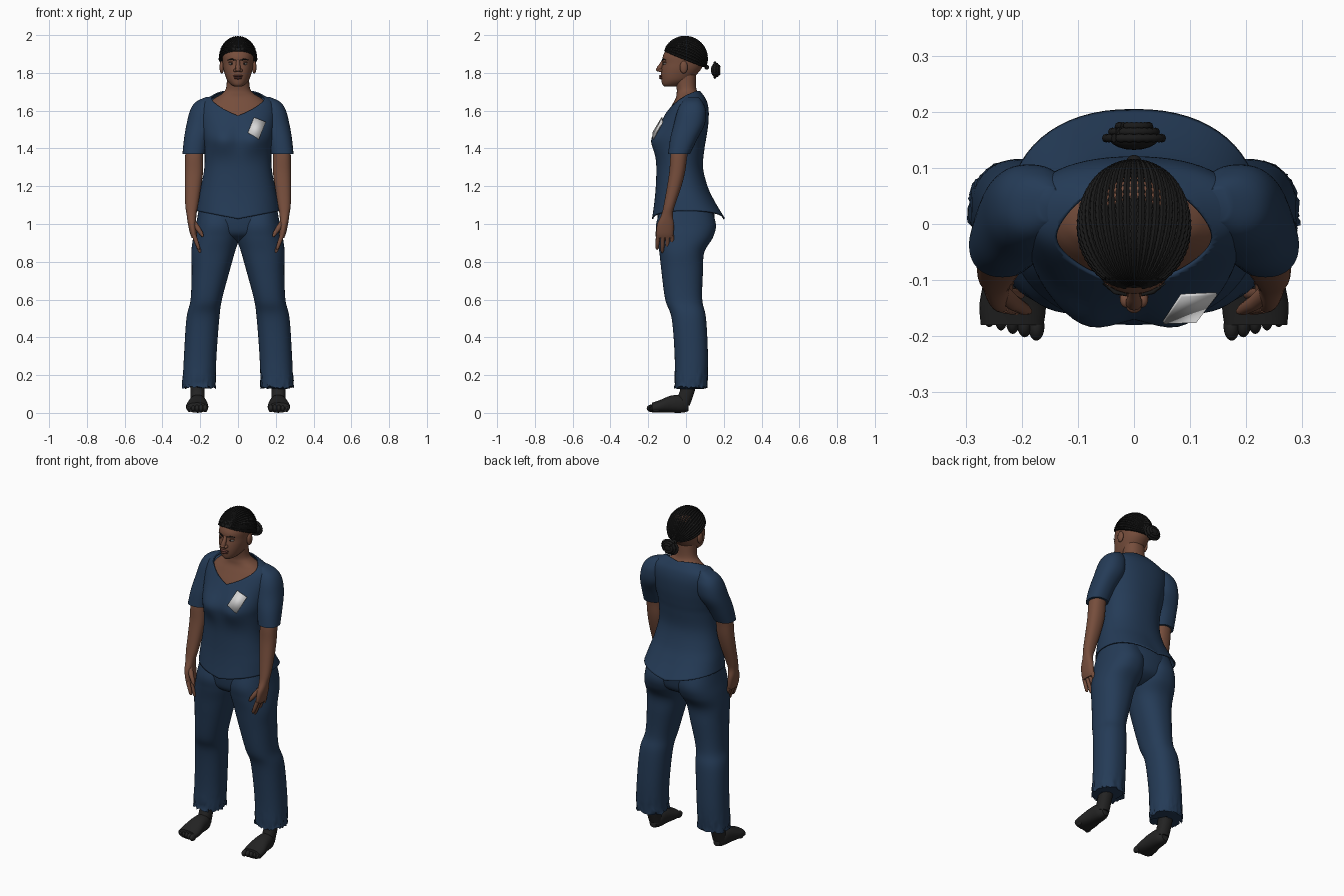
import bpy, bmesh, math, random
from mathutils import Vector

cube = bpy.data.objects.get("Cube")
if cube:
    bpy.data.objects.remove(cube, do_unlink=True)
rng = random.Random(4)


def material(name, r, g, b):
    m = bpy.data.materials.new(name)
    m.use_nodes = True
    m.diffuse_color = (r, g, b, 1)
    bsdf = m.node_tree.nodes["Principled BSDF"]
    bsdf.inputs["Base Color"].default_value = (r, g, b, 1)
    bsdf.inputs["Roughness"].default_value = 0.8
    return m


navy = material("navy cotton", .018, .044, .095)
skin = material("brown skin", .18, .075, .045)
lip = material("lip brown", .13, .045, .035)
black = material("black hair", .01, .01, .01)
sock = material("charcoal sock", .017, .017, .017)
white = material("badge white", .68, .68, .68)
eyewhite = material("eye white", .35, .32, .3)


def smooth_rows(rows, k):
    """Catmull-Rom interpolation of tuples."""
    out = []
    for i in range(len(rows) - 1):
        a, b, c, d = (rows[max(i - 1, 0)], rows[i], rows[i + 1], rows[min(i + 2, len(rows) - 1)])
        for s in range(k):
            t = s / k
            out.append([(2 * q + (r - p) * t + (2 * p - 5 * q + 4 * r - w) * t * t
                         + (3 * q - p - 3 * r + w) * t ** 3) / 2
                        for p, q, r, w in zip(a, b, c, d)])
    return out + [list(rows[-1])]


def add_loops(bm, loops, caps=True):
    rings = [[bm.verts.new(p) for p in loop] for loop in loops]
    n = len(rings[0])
    for a, b in zip(rings, rings[1:]):
        for i in range(n):
            j = (i + 1) % n
            bm.faces.new((a[i], a[j], b[j], b[i]))
    if caps:
        bm.faces.new(rings[0])
        bm.faces.new(rings[-1])


def add_stack(bm, rows, side=1, along_y=False, k=5, n=40, p=2.25, caps=True):
    """Rounded sections (level, centre, centre, radius, radius) along z or y."""
    loops = []
    for h, cx, cy, rx, ry in smooth_rows(rows, k):
        loop = []
        for i in range(n):
            a = math.tau * i / n
            c, s = math.cos(a), math.sin(a)
            x = side * (cx + rx * math.copysign(abs(c) ** (2 / p), c))
            y = cy + ry * math.copysign(abs(s) ** (2 / p), s)
            loop.append((x, h, y) if along_y else (x, y, h))
        loops.append(loop)
    add_loops(bm, loops, caps)


def add_tube(bm, pts, radii, n=8):
    pts = [Vector(p) for p in pts]
    loops = []
    for i, p in enumerate(pts):
        t = (pts[min(i + 1, len(pts) - 1)] - pts[max(i - 1, 0)]).normalized()
        u = t.cross(Vector((1, 0, 0) if abs(t.x) < .8 else (0, 0, 1))).normalized()
        v = t.cross(u)
        loops.append([p + radii[i] * (u * math.cos(math.tau * j / n) + v * math.sin(math.tau * j / n))
                      for j in range(n)])
    add_loops(bm, loops)


def add_blob(bm, loc, size):
    made = bmesh.ops.create_uvsphere(bm, u_segments=20, v_segments=12, radius=1)["verts"]
    for v in made:
        v.co = Vector(c * s + o for c, s, o in zip(v.co, size, loc))


def finish(bm, name, mat):
    bmesh.ops.recalc_face_normals(bm, faces=bm.faces[:])
    me = bpy.data.meshes.new(name)
    bm.to_mesh(me)
    bm.free()
    me.materials.append(mat)
    me.shade_smooth()
    me.set_sharp_from_angle(angle=math.radians(55))
    ob = bpy.data.objects.new(name, me)
    bpy.context.collection.objects.link(ob)
    return ob


def blob(name, loc, size, mat):
    bm = bmesh.new()
    add_blob(bm, loc, size)
    return finish(bm, name, mat)


def centred(rows):
    """(level, half width, front, back) to stack rows."""
    return [(z, 0, (f + b) / 2, w, (b - f) / 2) for z, w, f, b in rows]


# Shirt body: bust, curved hem and a cut V neckline
bm = bmesh.new()
add_stack(bm, centred([
    (1.04, .225, -.18, .205), (1.12, .212, -.168, .155), (1.2, .195, -.16, .115),
    (1.3, .178, -.157, .09), (1.4, .178, -.163, .098), (1.46, .186, -.16, .108),
    (1.53, .195, -.135, .118), (1.6, .2, -.1, .12), (1.65, .185, -.07, .11),
    (1.685, .13, -.045, .09), (1.71, .08, -.02, .07)]), n=64, k=6, caps=False)
for v in bm.verts:
    x, y, z = v.co
    if y < 0:
        v.co.y -= .03 * math.exp(-((abs(x) - .085) ** 2 + (z - 1.445) ** 2) / .005)
    if z < 1.25:
        v.co.z += (1.25 - z) * (.2 * abs(x) / .22 - .06)
tip, slope_x, slope_y = Vector((0, -.12, 1.57)), .25, .65
for s in (1, -1):
    half = [f for f in bm.faces if f.calc_center_median().x * s > 0]
    edges = {e for f in half for e in f.edges}
    verts = {v for f in half for v in f.verts}
    bmesh.ops.bisect_plane(bm, geom=half + list(edges) + list(verts), plane_co=tip,
                           plane_no=(-slope_x * s, -slope_y, 1))
doomed = []
for f in bm.faces:
    c = f.calc_center_median() - tip
    if c.z > slope_x * abs(c.x) + slope_y * c.y:
        doomed.append(f)
bmesh.ops.delete(bm, geom=doomed, context='FACES')
shirt = finish(bm, "shirt_body", navy)
thick = shirt.modifiers.new("cloth", 'SOLIDIFY')
thick.thickness = .007

# Neck and chest under the shirt
bm = bmesh.new()
add_stack(bm, centred([
    (1.5, .17, -.13, .1), (1.57, .175, -.106, .105), (1.63, .16, -.074, .1),
    (1.665, .125, -.055, .085), (1.69, .085, -.05, .068), (1.72, .063, -.05, .054),
    (1.79, .058, -.065, .052)]))
finish(bm, "neck_and_chest", skin)

# Trousers: hips joining the two legs
bm = bmesh.new()
add_stack(bm, centred([
    (1.12, .19, -.13, .12), (1.06, .208, -.15, .15), (1, .205, -.15, .148),
    (.95, .18, -.138, .135), (.92, .11, -.1, .1), (.9, .03, -.04, .05)]))
finish(bm, "trouser_hips", navy)

for side, word in ((1, "left"), (-1, "right")):
    # Trouser leg with a ragged cuff
    bm = bmesh.new()
    add_stack(bm, [
        (1.09, .105, 0, .1, .13), (1, .107, 0, .115, .158), (.93, .115, -.005, .122, .148),
        (.85, .132, -.022, .115, .119), (.75, .145, -.02, .1, .11), (.6, .168, -.012, .083, .098),
        (.5, .186, .015, .087, .091), (.3, .2, .028, .086, .088), (.13, .207, .025, .087, .086)],
        side, k=7, n=56)
    for v in bm.verts:
        if v.co.z < .23:
            fray = (.24 - v.co.z) / .11
            v.co.x += rng.uniform(-.006, .006) * fray
            v.co.y += rng.uniform(-.006, .006) * fray
            v.co.z += rng.uniform(-.004, .012) * fray
    finish(bm, word + "_trouser_leg", navy)

    # Sleeve
    bm = bmesh.new()
    add_stack(bm, [
        (1.672, .15, .035, .02, .03), (1.645, .17, .033, .055, .055), (1.6, .183, .03, .071, .075),
        (1.53, .195, .018, .077, .082), (1.45, .22, -.012, .066, .072),
        (1.37, .234, -.037, .06, .058)], side)
    finish(bm, word + "_sleeve", navy)

    # Arm and palm
    bm = bmesh.new()
    add_stack(bm, [
        (1.45, .225, -.015, .045, .045), (1.37, .232, -.036, .047, .045),
        (1.28, .233, -.046, .048, .042), (1.2, .238, -.062, .043, .038),
        (1.1, .245, -.088, .034, .03), (1.05, .246, -.1, .026, .03), (1, .243, -.108, .022, .044),
        (.95, .236, -.112, .018, .046), (.925, .23, -.112, .014, .042)], side, n=28)
    finish(bm, word + "_arm", skin)

    # Fingers and thumb
    bm = bmesh.new()
    for i, length in enumerate((.075, .092, .085, .065)):
        y = -.147 + .024 * i
        root = Vector((side * .233, y, .94))
        drop = Vector((side * -.36, (i - 1.5) * .06, -1)) * length
        add_tube(bm, [root, root + drop * .5, root + drop * .9, root + drop],
                 [.012, .011, .009, .004], 10)
    add_tube(bm, [(side * x, y, z) for x, y, z in (
        (.238, -.12, 1.01), (.215, -.14, .98), (.195, -.152, .95), (.186, -.156, .933))],
        [.016, .014, .011, .005], 10)
    finish(bm, word + "_fingers", skin)

    # Foot, ankle and toes
    bm = bmesh.new()
    add_stack(bm, [
        (.012, .213, .035, .022, .026), (-.02, .213, .047, .04, .046), (-.08, .214, .046, .049, .045),
        (-.14, .216, .034, .059, .033), (-.18, .217, .028, .056, .026)],
        side, along_y=True, n=28)
    add_stack(bm, [(.04, .213, -.015, .036, .035), (.09, .214, -.002, .037, .04),
                   (.13, .214, .01, .038, .04), (.22, .21, .02, .045, .05)], side, n=28)
    for i in range(5):
        add_blob(bm, (side * (.174 + .021 * i), -.182 + .006 * i, .024),
                 (.0145 - .0008 * i, .026, .02))
    finish(bm, word + "_foot", sock)

    # Ear, eye and brow
    blob(word + "_ear", (side * .086, -.012, 1.83), (.012, .021, .033), skin)
    blob(word + "_eye", (side * .032, -.108, 1.848), (.016, .012, .007), eyewhite)
    blob(word + "_iris", (side * .032, -.116, 1.848), (.006, .005, .006), black)
    blob(word + "_upper_lid", (side * .032, -.107, 1.856), (.019, .014, .006), skin)
    bm = bmesh.new()
    add_tube(bm, [(side * x, y, z) for x, y, z in (
        (.014, -.126, 1.867), (.034, -.121, 1.873), (.055, -.106, 1.868))], [.003, .004, .002])
    finish(bm, word + "_brow", black)

# Head
bm = bmesh.new()
add_stack(bm, centred([
    (1.728, .02, -.115, -.06), (1.738, .038, -.125, -.02), (1.76, .057, -.13, .025),
    (1.79, .069, -.132, .055), (1.82, .077, -.13, .08), (1.85, .081, -.125, .093),
    (1.89, .084, -.122, .1), (1.93, .078, -.098, .092), (1.965, .055, -.06, .07),
    (1.982, .02, -.02, .03)]), p=2.15)
finish(bm, "head", skin)

# Nose and mouth
bm = bmesh.new()
add_tube(bm, [(0, -.116, 1.87), (0, -.129, 1.845), (0, -.14, 1.825), (0, -.142, 1.808)],
         [.009, .011, .015, .012], 14)
add_blob(bm, (0, -.146, 1.817), (.014, .013, .011))
for s in (1, -1):
    add_blob(bm, (s * .014, -.135, 1.813), (.011, .014, .009))
finish(bm, "nose", skin)
bm = bmesh.new()
add_blob(bm, (0, -.13, 1.784), (.026, .014, .006))
add_blob(bm, (0, -.13, 1.773), (.023, .014, .007))
finish(bm, "lips", lip)

# Hair: a scalp cap with braids running from the hairline to the nape
centre = Vector((0, -.005, 1.875))
back, up = Vector((0, .93, -.37)) * .117, Vector((0, .37, .93)) * .114


def scalp(t, phi):
    lift = math.sin(phi) * (1 if math.sin(phi) > 0 else .1)
    return centre + back * math.cos(t) + (Vector((.096 * math.cos(phi), 0, 0)) + up * lift) * math.sin(t)


bm = bmesh.new()
add_loops(bm, [[scalp(math.pi * (i + .2) / 24.4, math.tau * j / 48) for j in range(48)]
               for i in range(25)])
finish(bm, "scalp_hair", black)
bm = bmesh.new()
steps, braids = 56, 23
for b in range(braids):
    phi = math.pi * b / (braids - 1)
    ts = [.06 + (math.pi - .2) * i / steps for i in range(steps + 1)]
    add_tube(bm, [scalp(t, phi) for t in ts],
             [(.003 + .0045 * math.sin(t)) * (1 if i % 2 else .78) for i, t in enumerate(ts)], 6)
add_blob(bm, (0, .11, 1.83), (.014, .013, .012))
finish(bm, "braids", black)

# Bun: coiled braids tapering to the back
bm = bmesh.new()
for level, wide in ((.153, .05), (.164, .039), (.174, .027)):
    coil = 40
    loops = []
    for i in range(coil + 1):
        a = math.tau * i / coil
        loops.append((wide * math.cos(a), level, 1.815 + wide * .78 * math.sin(a)))
    add_tube(bm, loops, [.008 if i % 2 else .0065 for i in range(coil + 1)])
add_blob(bm, (0, .156, 1.815), (.046, .024, .036))
finish(bm, "hair_bun", black)

# Badge on the chest
bm = bmesh.new()
bm.faces.new([bm.verts.new(p) for p in (
    (.085, -.13, 1.565), (.148, -.127, 1.54), (.111, -.176, 1.45), (.053, -.178, 1.485))])
badge = finish(bm, "badge", white)
badge.modifiers.new("plate", 'SOLIDIFY').thickness = .006
